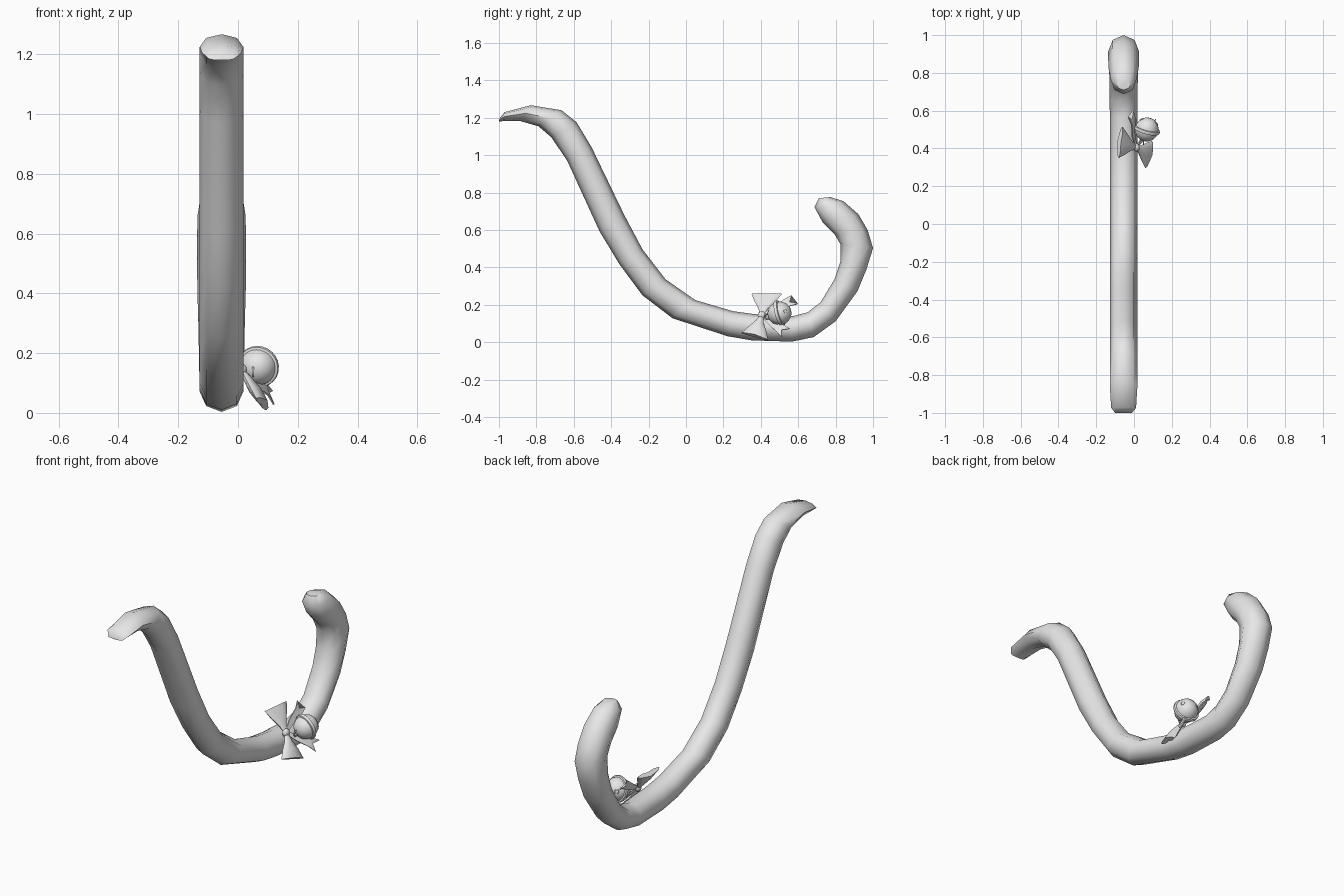
import bpy, bmesh, math
from mathutils import Vector

if "Cube" in bpy.data.objects:
    bpy.data.objects.remove(bpy.data.objects["Cube"])

grey = bpy.data.materials.new("plain_grey")
grey.diffuse_color = (0.8, 0.8, 0.8, 1)
grey.use_nodes = True
grey.node_tree.nodes["Principled BSDF"].inputs["Base Color"].default_value = grey.diffuse_color


def make(name, bm, angle=40):
    bmesh.ops.recalc_face_normals(bm, faces=bm.faces)
    mesh = bpy.data.meshes.new(name)
    bm.to_mesh(mesh)
    bm.free()
    ob = bpy.data.objects.new(name, mesh)
    mesh.materials.append(grey)
    bpy.context.collection.objects.link(ob)
    bpy.ops.object.select_all(action='DESELECT')
    ob.select_set(True)
    bpy.context.view_layer.objects.active = ob
    bpy.ops.object.shade_smooth_by_angle(angle=math.radians(angle))
    return ob


def loft(bm, rings):
    loops = [[bm.verts.new(p) for p in r] for r in rings]
    n = len(loops[0])
    for a, b in zip(loops, loops[1:]):
        for i in range(n):
            j = (i + 1) % n
            bm.faces.new((a[i], a[j], b[j], b[i]))
    bm.faces.new(loops[0][::-1])
    bm.faces.new(loops[-1])


# Tail: elliptical rings, each (inner y, inner z, outer y, outer z, half width)
TAIL = [
    (-1.00, 1.192, -1.00, 1.180, .045), (-.97, 1.23, -.975, 1.182, .066),
    (-.83, 1.267, -.885, 1.182, .073), (-.665, 1.24, -.79, 1.155, .073),
    (-.585, 1.176, -.72, 1.096, .073), (-.505, 1.043, -.634, .968, .073),
    (-.33, .68, -.463, .594, .073), (-.233, .497, -.356, .417, .073),
    (-.11, .337, -.233, .251, .073), (.05, .225, -.072, .128, .073),
    (.25, .166, .222, .032, .073), (.366, .15, .35, .010, .073),
    (.57, .139, .564, .003, .073), (.65, .16, .682, .027, .074),
    (.72, .214, .80, .112, .075), (.794, .337, .917, .273, .078),
    (.826, .433, .965, .39, .081), (.826, .524, 1.0, .503, .082),
    (.794, .578, .971, .60, .082), (.73, .642, .922, .684, .08),
    (.687, .722, .842, .754, .068), (.71, .77, .772, .776, .038),
]
SIDES, CX = 8, -.055
rings = []
for y0, z0, y1, z1, w in TAIL:
    mid = Vector((CX, (y0 + y1) / 2, (z0 + z1) / 2))
    half = Vector((0, (y0 - y1) / 2, (z0 - z1) / 2))
    rings.append([mid + half * math.cos(a) + Vector((w * math.sin(a), 0, 0))
                  for a in (math.tau * i / SIDES for i in range(SIDES))])
bm = bmesh.new()
loft(bm, rings)
make("tail", bm, 60)

KNOT = Vector((.012, .405, .143))


# Bow loops: flared, pleated pockets
def bow_loop(name, a, b):
    a, b = Vector(a), Vector(b)
    n = (a - KNOT).cross(b - KNOT).normalized()
    mid, side = (a + b) / 2, (b - a) / 2
    rings = []
    for t, w, h in ((0, .14, .008), (.3, .3, .014), (.65, .68, .019), (1, 1, .013)):
        c = KNOT.lerp(mid, t)
        ring = []
        for i in range(12):
            u = math.tau * i / 12
            fold = .006 * t * math.cos(3 * math.pi * math.cos(u))
            ring.append(c + side * w * math.cos(u) + n * (h * math.sin(u) + fold))
        rings.append(ring)
    bm = bmesh.new()
    loft(bm, rings)
    make(name, bm)


bow_loop("bow_loop_upper", (-.085, .35, .255), (-.065, .515, .255))
bow_loop("bow_loop_lower", (.065, .295, .052), (.10, .44, .012))


# Ribbon ends: thin strips with a notched tip
def ribbon(name, a, b):
    a, b = Vector(a), Vector(b)
    n = (a - KNOT).cross(b - KNOT).normalized() * .003
    mid, side = (a + b) / 2, (b - a) / 2
    rows = []
    for t, w in ((0, .2), (.4, .55), (.75, .8), (1, 1)):
        c = KNOT.lerp(mid, t) + n * 3 * math.sin(math.tau * t)
        notch = KNOT.lerp(mid, .84) if t == 1 else c
        rows.append((c - side * w, notch, c + side * w))
    bm = bmesh.new()
    loft(bm, [[l - n, m - n, r - n, r + n, m + n, l + n] for l, m, r in rows])
    make(name, bm)


ribbon("ribbon_end_upper", (-.03, .565, .25), (-.005, .60, .205))
ribbon("ribbon_end_lower", (.115, .555, .072), (.12, .51, .028))

# Knot
bm = bmesh.new()
bmesh.ops.create_uvsphere(bm, u_segments=12, v_segments=8, radius=.02)
knot = make("bow_knot", bm)
knot.location = KNOT
knot.scale = (.9, 1.1, 1.1)

# Bell: lathed profile with a raised rim around the middle
profile = [(0, -.064), (.025, -.059), (.045, -.045), (.058, -.024), (.061, -.010),
           (.069, -.008), (.071, 0), (.069, .008), (.061, .010), (.058, .024),
           (.045, .045), (.025, .059), (0, .064)]
bm = bmesh.new()
vs = [bm.verts.new((r, 0, z)) for r, z in profile]
es = [bm.edges.new(p) for p in zip(vs, vs[1:])]
bmesh.ops.spin(bm, geom=vs + es, cent=(0, 0, 0), axis=(0, 0, 1),
               angle=math.tau, steps=24)
bmesh.ops.remove_doubles(bm, verts=bm.verts, dist=.0005)
bell = make("bell", bm)
AXIS = Vector((.25, .93, .25)).normalized()
BELL = Vector((.068, .50, .155))
turn = AXIS.to_track_quat('Z', 'Y')
bell.rotation_mode = 'QUATERNION'
bell.rotation_quaternion = turn
bell.location = BELL


# Small rings: hanger towards the knot, and sound holes on the bell
def small_ring(name, at, facing, major, minor):
    bpy.ops.mesh.primitive_torus_add(major_segments=12, minor_segments=6,
                                     major_radius=major, minor_radius=minor,
                                     location=at)
    ob = bpy.context.object
    ob.name = name
    ob.rotation_mode = 'QUATERNION'
    ob.rotation_quaternion = Vector(facing).to_track_quat('Z', 'Y')
    ob.data.materials.append(grey)
    bpy.ops.object.shade_smooth()


small_ring("bell_hanger", BELL - AXIS * .07, (1, 0, 0), .014, .004)
for s in (-1, 1):
    d = (AXIS * .75 + turn @ Vector((s * .66, 0, 0))).normalized()
    small_ring("sound_hole", BELL + d * .061, d, .010, .003)
